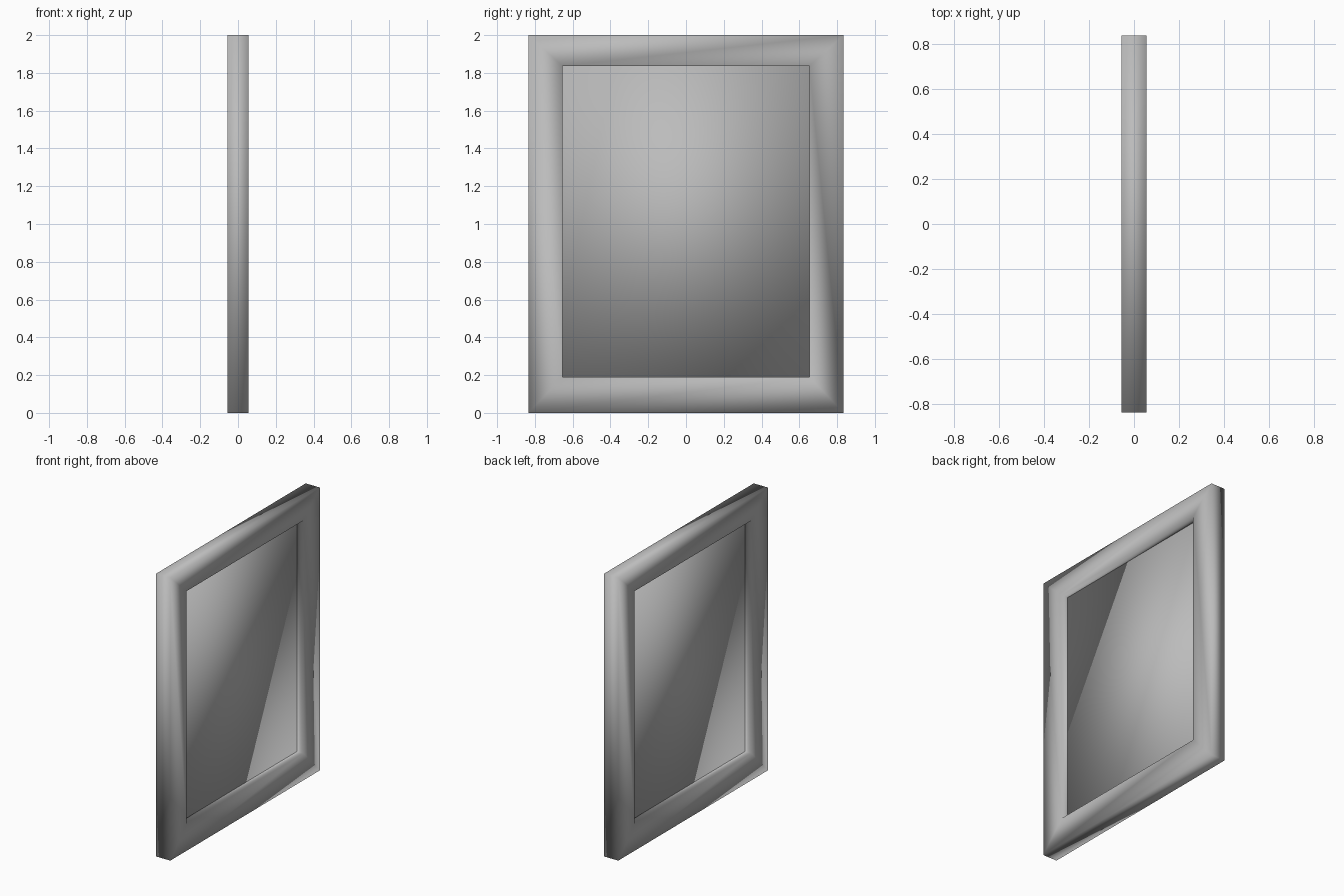
import bpy
import bmesh

if "Cube" in bpy.data.objects:
    bpy.data.objects.remove(bpy.data.objects["Cube"], do_unlink=True)

# Overall sizes
HALF_DEPTH, HALF_WIDTH, HEIGHT = 0.055, 0.835, 2.0
OPEN_HALF, OPEN_BOTTOM, OPEN_TOP = 0.653, 0.19, 1.836
PANEL_HALF_DEPTH, OVERLAP = 0.004, 0.002

grey = bpy.data.materials.new("plain_grey")
grey.use_nodes = True
grey.diffuse_color = (0.5, 0.5, 0.5, 1)
grey.node_tree.nodes["Principled BSDF"].inputs["Base Color"].default_value = (0.5, 0.5, 0.5, 1)


def finish(name, bm):
    """Turn a bmesh into a softly shaded grey object."""
    bmesh.ops.recalc_face_normals(bm, faces=bm.faces)
    for face in bm.faces:
        face.smooth = True
    mesh = bpy.data.meshes.new(name)
    bm.to_mesh(mesh)
    bm.free()
    mesh.materials.append(grey)
    obj = bpy.data.objects.new(name, mesh)
    bpy.context.collection.objects.link(obj)
    return obj


def rectangle(bm, x, half, bottom, top):
    """Four vertices of an upright rectangle at depth x."""
    corners = ((-half, bottom), (half, bottom), (half, top), (-half, top))
    return [bm.verts.new((x, y, z)) for y, z in corners]


def bridge(bm, first, second):
    """Join two rectangles with a band of four quads."""
    for i in range(4):
        j = (i + 1) % 4
        bm.faces.new((first[i], first[j], second[j], second[i]))


# Frame: mitred border swept around the opening
bm = bmesh.new()
outer = (HALF_WIDTH, 0, HEIGHT)
inner = (OPEN_HALF, OPEN_BOTTOM, OPEN_TOP)
loops = [rectangle(bm, HALF_DEPTH, *outer), rectangle(bm, HALF_DEPTH, *inner),
         rectangle(bm, -HALF_DEPTH, *inner), rectangle(bm, -HALF_DEPTH, *outer)]
for k, loop in enumerate(loops):
    bridge(bm, loop, loops[(k + 1) % len(loops)])
finish("frame", bm)

# Panel: thin sheet held halfway through the frame
bm = bmesh.new()
size = (OPEN_HALF + OVERLAP, OPEN_BOTTOM - OVERLAP, OPEN_TOP + OVERLAP)
near = rectangle(bm, PANEL_HALF_DEPTH, *size)
far = rectangle(bm, -PANEL_HALF_DEPTH, *size)
bridge(bm, near, far)
bm.faces.new(near)
bm.faces.new(far)
finish("panel", bm)
